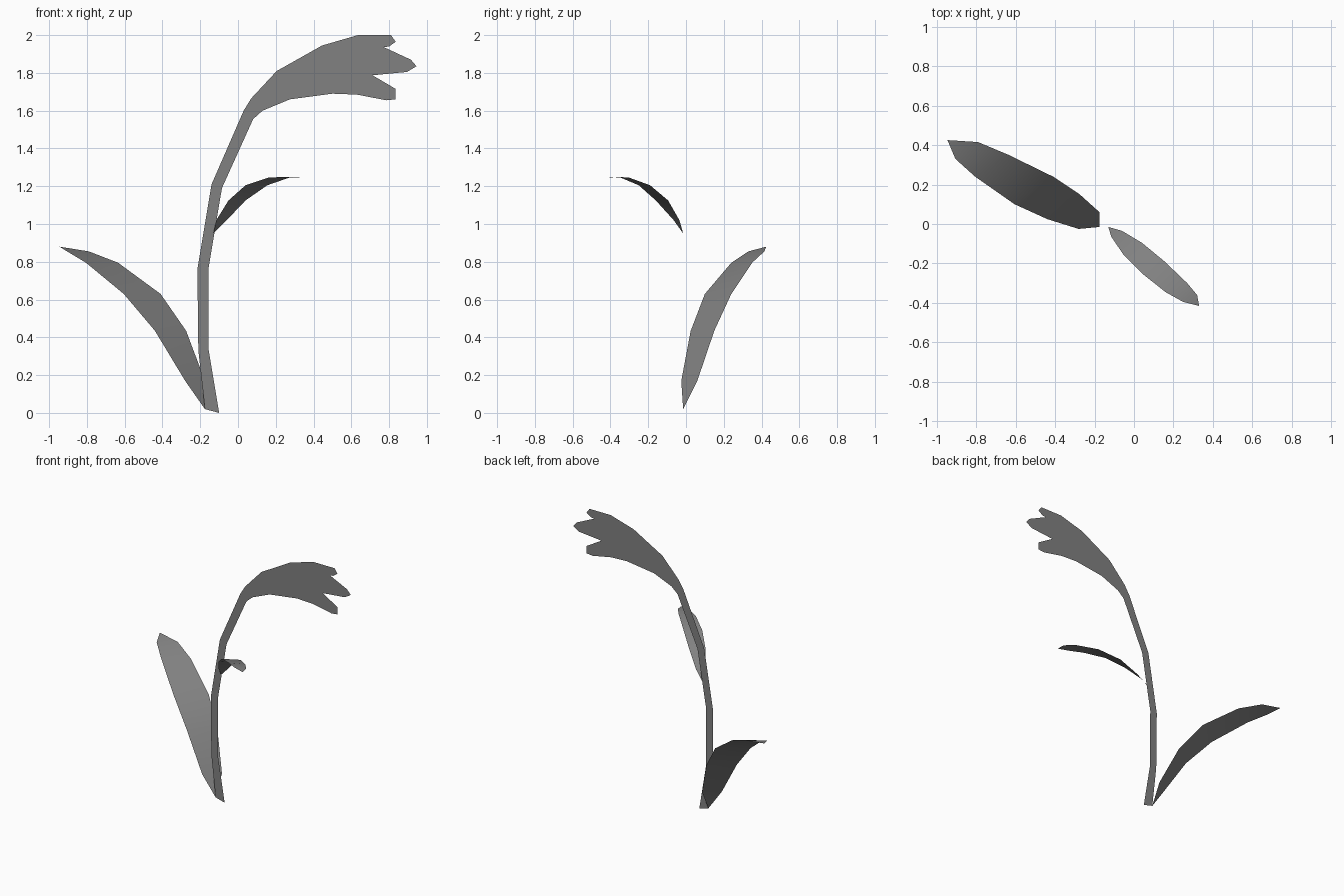
import bpy
import bmesh

default_cube = bpy.data.objects.get("Cube")
if default_cube:
    bpy.data.objects.remove(default_cube, do_unlink=True)

# One plain grey for the whole plant
GREY = (0.22, 0.22, 0.22, 1.0)
plant_grey = bpy.data.materials.new("plant_grey")
plant_grey.use_nodes = True
plant_grey.diffuse_color = GREY
plant_grey.node_tree.nodes["Principled BSDF"].inputs["Base Color"].default_value = GREY

PLANE_Y = -0.015  # the stem and flower are flat cut-outs in this plane


def finish(bm, name, smooth):
    """Turn a bmesh into a named, coloured object."""
    mesh = bpy.data.meshes.new(name)
    bm.to_mesh(mesh)
    bm.free()
    mesh.materials.append(plant_grey)
    for polygon in mesh.polygons:
        polygon.use_smooth = smooth
    obj = bpy.data.objects.new(name, mesh)
    bpy.context.collection.objects.link(obj)
    return obj


def ribbon(name, rows, smooth=False):
    """Bridge successive rows; each row holds one point (a tip) or two edge points."""
    bm = bmesh.new()
    rings = [[bm.verts.new(point) for point in row] for row in rows]
    for low, high in zip(rings, rings[1:]):
        bm.faces.new([low[0]] + high + low[:0:-1])
    return finish(bm, name, smooth)


def leaf(name, base, sections, tip):
    """Arched blade: every section is level, given as height, edge, other edge."""
    rows = [[base]]
    rows += [[(*edge, z), (*other, z)] for z, edge, other in sections]
    rows.append([tip])
    return ribbon(name, rows, smooth=True)


# Stem: right and left edge points from the ground up to the flower
stem_edges = [
    ((-0.10, 0.0), (-0.175, 0.02)),
    ((-0.155, 0.33), (-0.21, 0.33)),
    ((-0.157, 0.76), (-0.215, 0.76)),
    ((-0.085, 1.19), (-0.14, 1.21)),
    ((0.08, 1.555), (0.03, 1.6)),
]
ribbon("stem", [[(x, PLANE_Y, z) for x, z in pair] for pair in stem_edges])

# Flower: flat trumpet with three blunt petals
flower_outline = [
    (0.08, 1.555), (0.13, 1.6), (0.275, 1.66), (0.5, 1.69), (0.63, 1.685),
    (0.785, 1.655), (0.835, 1.66), (0.835, 1.715), (0.635, 1.78),   # lower petal
    (0.895, 1.805), (0.945, 1.835), (0.915, 1.87), (0.635, 1.915),  # middle petal
    (0.8, 1.94), (0.835, 1.965), (0.81, 2.0), (0.635, 2.0),         # upper petal
    (0.445, 1.945), (0.205, 1.81), (0.07, 1.665), (0.03, 1.6),
]
bm = bmesh.new()
bm.faces.new([bm.verts.new((x, PLANE_Y, z)) for x, z in flower_outline])
bmesh.ops.triangulate(bm, faces=bm.faces[:])
finish(bm, "flower", False)

# Large leaf rising from the ground, bending back to the right
leaf("large_leaf", (-0.175, PLANE_Y, 0.02), [
    (0.17, (-0.175, 0.06), (-0.28, -0.025)),
    (0.435, (-0.275, 0.15), (-0.44, 0.025)),
    (0.63, (-0.41, 0.24), (-0.605, 0.10)),
    (0.795, (-0.635, 0.35), (-0.805, 0.24)),
    (0.855, (-0.79, 0.415), (-0.905, 0.33)),
], (-0.945, 0.425, 0.88))

# Small leaf halfway up the stem, bending forward to the left
leaf("small_leaf", (-0.13, PLANE_Y, 0.95), [
    (1.02, (-0.115, -0.065), (-0.06, -0.035)),
    (1.125, (-0.05, -0.16), (0.04, -0.095)),
    (1.205, (0.04, -0.25), (0.155, -0.19)),
    (1.245, (0.16, -0.345), (0.27, -0.3)),
    (1.25, (0.25, -0.395), (0.32, -0.36)),
], (0.33, -0.415, 1.245))
